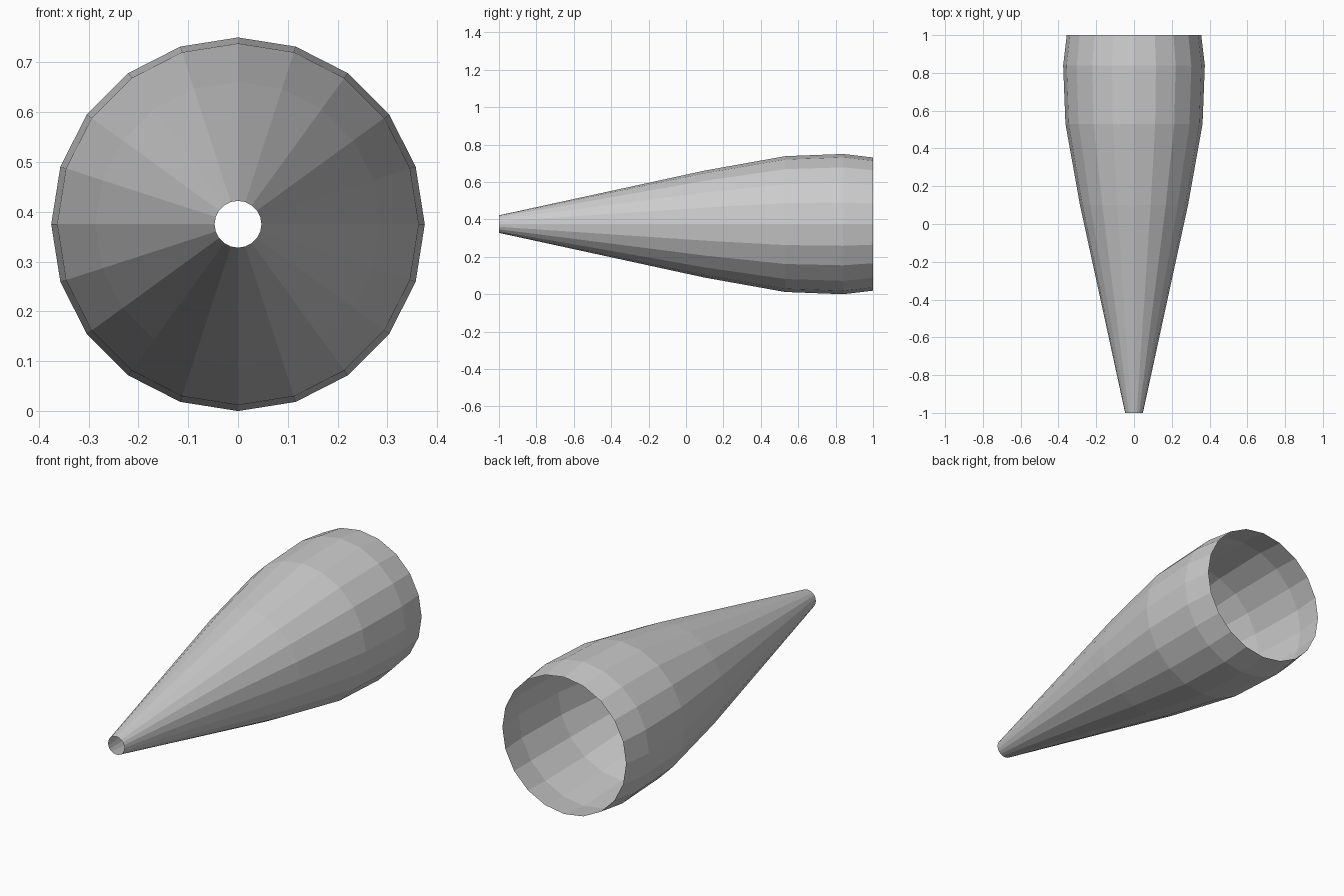
import bpy, bmesh
from math import sin, cos, pi

if "Cube" in bpy.data.objects:
    bpy.data.objects.remove(bpy.data.objects["Cube"])

SIDES = 20
CENTRE_Z = 0.375
# (y position, radius) from the narrow front opening to the wide back opening
PROFILE = [(-1.0, 0.047), (0.1, 0.286), (0.53, 0.363), (0.84, 0.375), (1.0, 0.356)]

# Open tapered shell, lying along y
bm = bmesh.new()
rings = []
for y, r in PROFILE:
    rings.append([bm.verts.new((r * sin(2 * pi * i / SIDES), y,
                                CENTRE_Z + r * cos(2 * pi * i / SIDES)))
                  for i in range(SIDES)])
for a, b in zip(rings, rings[1:]):
    for i in range(SIDES):
        j = (i + 1) % SIDES
        bm.faces.new((a[i], b[i], b[j], a[j]))

# Make the faces point away from the axis
bm.normal_update()
for f in bm.faces:
    c = f.calc_center_median()
    if f.normal.x * c.x + f.normal.z * (c.z - CENTRE_Z) < 0:
        f.normal_flip()

mesh = bpy.data.meshes.new("tapered_shell")
bm.to_mesh(mesh)
bm.free()
bpy.context.collection.objects.link(bpy.data.objects.new("tapered_shell", mesh))
